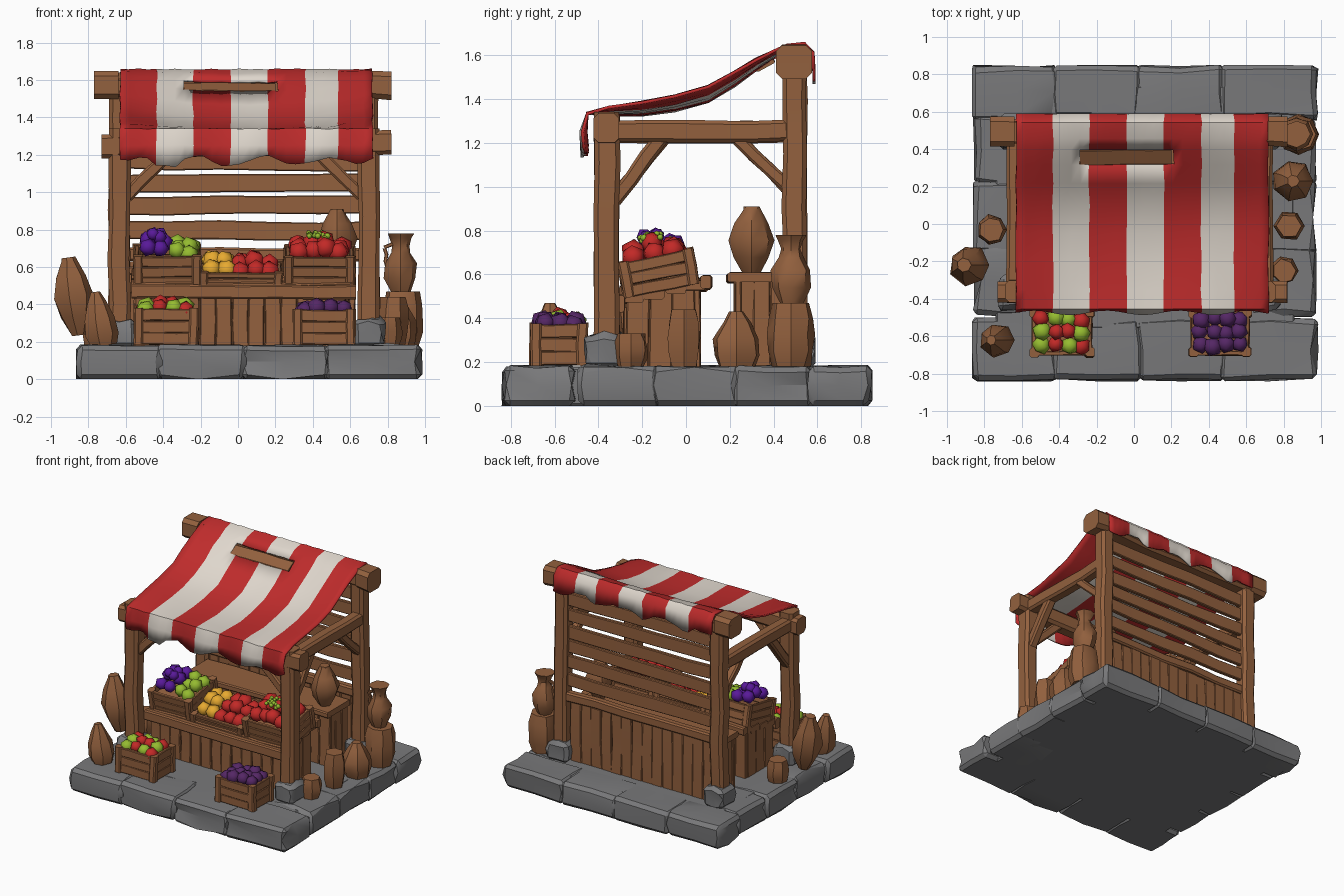
import bpy, bmesh, math, random
from mathutils import Vector, Matrix

if "Cube" in bpy.data.objects:
    bpy.data.objects.remove(bpy.data.objects["Cube"])

random.seed(7)
R = random.uniform


def mat(name, c):
    m = bpy.data.materials.new(name)
    m.diffuse_color = (*c, 1)
    m.use_nodes = True
    m.node_tree.nodes["Principled BSDF"].inputs["Base Color"].default_value = m.diffuse_color
    return m


WOOD = mat("brown_wood", (.29, .118, .048))
STONE = mat("grey_stone", (.19, .19, .195))
RED = mat("cloth_red", (.52, .025, .025))
WHITE = mat("cloth_white", (.74, .68, .61))
TOMATO = mat("tomato_red", (.54, .022, .02))
GREEN = mat("apple_green", (.30, .50, .03))
YELLOW = mat("pear_yellow", (.80, .40, .03))
GRAPE = mat("grape_purple", (.10, .01, .32))
PLUM = mat("plum_purple", (.09, .02, .13))


def finish(name, bm, *mats, m=None, smooth=0):
    if m:
        bmesh.ops.transform(bm, matrix=m, verts=bm.verts)
    bmesh.ops.recalc_face_normals(bm, faces=bm.faces)
    me = bpy.data.meshes.new(name)
    bm.to_mesh(me)
    bm.free()
    ob = bpy.data.objects.new(name, me)
    for k in mats:
        me.materials.append(k)
    if smooth:
        me.shade_smooth()
        me.set_sharp_from_angle(angle=math.radians(smooth))
    bpy.context.collection.objects.link(ob)
    return ob


def rings(bm, loops):
    """Skin a list of equal vertex loops and cap both ends."""
    vs = [[bm.verts.new(p) for p in lp] for lp in loops]
    n = len(vs[0])
    for a, b in zip(vs, vs[1:]):
        for i in range(n):
            bm.faces.new((a[i], a[(i + 1) % n], b[(i + 1) % n], b[i]))
    bm.faces.new(vs[0])
    bm.faces.new(vs[-1][::-1])


def beam(bm, p0, p1, w, h, n=3, jit=.006):
    """Rough-hewn timber with chamfered corners, w across and h up."""
    p0, p1 = Vector(p0), Vector(p1)
    d = (p1 - p0).normalized()
    u = d.cross(Vector((0, 0, 1)) if abs(d.z) < .9 else Vector((0, 1, 0))).normalized()
    v = u.cross(d)
    c = min(w, h) * .18
    a, b = w / 2, h / 2
    sec = [(a - c, -b), (a, c - b), (a, b - c), (a - c, b), (c - a, b), (-a, b - c), (-a, c - b), (c - a, -b)]
    loops = []
    for i in range(n + 1):
        o = p0.lerp(p1, i / n) + u * R(-jit, jit) + v * R(-jit, jit)
        k = 1 + R(-jit, jit) * 8
        loops.append([o + u * x * k + v * y * k for x, y in sec])
    rings(bm, loops)


def timber(name, *beams):
    bm = bmesh.new()
    for b in beams:
        beam(bm, *b)
    return finish(name, bm, WOOD, smooth=42)


def stone(name, x0, x1, y0, y1, z0, z1, jit=.014, bev=.025):
    bm = bmesh.new()
    bmesh.ops.create_cube(bm, size=1)
    bmesh.ops.subdivide_edges(bm, edges=[e for e in bm.edges], cuts=1, use_grid_fill=True)
    for v in bm.verts:
        top = v.co.z > .1
        v.co = Vector(((x0 + x1) / 2 + v.co.x * (x1 - x0), (y0 + y1) / 2 + v.co.y * (y1 - y0),
                       (z0 + z1) / 2 + v.co.z * (z1 - z0)))
        v.co += Vector((R(-jit, jit), R(-jit, jit), R(-jit, 0) if top else 0))
    bmesh.ops.bevel(bm, geom=[e for e in bm.edges if e.calc_face_angle(0) > .9], offset=bev,
                    segments=1, affect='EDGES')
    for v in bm.verts:
        v.co.z = max(v.co.z, z0)
        v.co.x = min(max(v.co.x, x0 - .006), x1 + .006)
        v.co.y = min(max(v.co.y, y0 - .006), y1 + .006)
    finish(name, bm, STONE, smooth=30)


# Stone platform: core slab and a border of rough blocks
stone("platform_core", -.74, .86, -.56, .74, 0, .18, .004, .01)
for i, (a, b) in enumerate(((-.86, -.41), (-.44, .04), (.01, .49), (.46, .98))):
    stone(f"platform_front_{i}", a, b, -.835, -.505, 0, .188)
    stone(f"platform_back_{i}", a, b, .56, .845, 0, .188)
for i, (a, b) in enumerate(((-.49, -.12), (-.15, .24), (.21, .58))):
    stone(f"platform_left_{i}", -.855, -.54, a, b, 0, .188)
    stone(f"platform_right_{i}", .62, .97, a, b, 0, .188)

# Frame: posts, stone feet, beams and braces on each side
LX, RX, FY, BY = -.635, .70, -.36, .495
for side, x in (("left", LX), ("right", RX)):
    timber(f"{side}_front_post", ((x, FY, .17), (x, FY, 1.34), .115, .115, 5))
    timber(f"{side}_back_post", ((x, BY, .17), (x, BY, 1.64), .11, .11, 6))
    stone(f"{side}_front_foot", x - .085, x + .085, FY - .10, FY + .09, .17, .325, .01, .025)
    stone(f"{side}_back_foot", x - .085, x + .085, BY - .09, BY + .09, .17, .325, .01, .025)
    timber(f"{side}_side_beam", ((x, FY, 1.25), (x, BY, 1.255), .09, .10, 4))
    timber(f"{side}_braces", ((x, -.33, .94), (x, -.10, 1.23), .07, .07),
           ((x, .46, 1.0), (x, .24, 1.22), .06, .06))
    s = 1 if x < 0 else -1
    timber(f"{side}_front_brace", ((x + .04 * s, FY, .98), (x + .28 * s, FY, 1.22), .06, .065))
timber("front_beam", ((-.73, FY, 1.245), (.82, FY, 1.265), .115, .13, 5))
timber("back_beam", ((-.77, BY, 1.56), (.82, BY, 1.565), .13, .115, 6))
timber("back_beam_ends", ((-.77, BY, 1.57), (-.64, BY, 1.57), .16, .15, 1),
       ((.71, BY, 1.57), (.82, BY, 1.57), .16, .15, 1))

# Back wall: horizontal slats above, upright boards below
timber("back_slats", *[((LX, .50, z), (RX, .50, z + R(-.012, .012)), .03, .098, 5)
                       for z in (.80, .925, 1.05, 1.175, 1.30, 1.42)])
timber("back_boards", *[((x, .50, .18), (x, .50, .63), .09, .03, 2, .005)
                        for x in [-.55 + .087 * i for i in range(14)]])
timber("back_counter", ((-.58, .33, .585), (.63, .33, .585), .28, .045, 5),
       ((-.6, .50, .665), (.66, .50, .665), .06, .07, 5),
       *[((x, .235, .18), (x, .235, .57), .094, .03, 2) for x in [-.53 + .093 * i for i in range(13)]],
       *[((x, y, .18), (x, y, .57), .03, .075, 2) for x in (-.55, .60) for y in (.28, .35, .42)])

# Front counter: upright boards, sides and a tilted shelf
timber("counter_boards", *[((x, -.27, .18), (x, -.27, .45), .086, .03, 2, .004)
                           for x in [-.51 + .087 * i for i in range(13)]])
timber("counter_back_boards", *[((x, .05, .18), (x, .05, .54), .09, .03, 2, .004)
                                for x in [-.51 + .087 * i for i in range(13)]])
timber("counter_sides", *[((x, y, .18), (x, y, .50 + (y + .27) * .2), .03, .105, 2, .004)
                          for x in (-.54, .58) for y in (-.22, -.115, -.01)])
timber("counter_shelf", ((-.57, -.305, .465), (.63, -.305, .465), .05, .075, 6),
       *[((-.56, y, .50 + (y + .2) * .2), (.61, y, .50 + (y + .2) * .2), .097, .045, 5)
         for y in (-.24, -.145, -.05, .045)],
       ((-.57, .09, .56), (.63, .09, .56), .05, .06, 6))


def crate(name, x0, x1, y, z, d, h, tilt=0):
    """Open plank crate; returns its matrix for filling."""
    m = Matrix.Translation(((x0 + x1) / 2, y, z)) @ Matrix.Rotation(tilt, 4, 'X')
    a, b = (x1 - x0) / 2, d / 2
    bm = bmesh.new()
    beam(bm, (-a + .02, 0, h * .6), (a - .02, 0, h * .6), d - .04, .02, 1, .001)
    for s in (-1, 1):
        for zz, hh in ((h * .17, h * .34), (h * .5, h * .34), (h * .84, h * .33)):
            beam(bm, (-a, s * (b - .015), zz), (a, s * (b - .015), zz), .025, hh, 3, .003)
            beam(bm, (s * (a - .015), -b, zz), (s * (a - .015), b, zz), .025, hh, 3, .003)
        for t in (-1, 1):
            beam(bm, (s * (a - .018), t * (b - .018), 0), (s * (a - .018), t * (b - .018), h + .005),
                 .05, .05, 2, .004)
    finish(name, bm, WOOD, m=m, smooth=42)
    return m


def pile(name, m, x0, x1, d, z, r, bump, mats):
    """Heap of lumpy fruit between x0 and x1 in crate space."""
    bm = bmesh.new()
    nx, ny = max(2, round((x1 - x0) / (r * 1.5))), max(2, round(d / (r * 1.55)))
    for i in range(nx):
        for j in range(ny):
            u, v = (i + .5) / nx, (j + .5) / ny
            p = Vector((x0 + (x1 - x0) * u + R(-.01, .01), -d / 2 + d * v + R(-.01, .01),
                        z + bump * math.sin(math.pi * u) * math.sin(math.pi * v) + R(-.012, .012)))
            rot = Matrix.Rotation(R(0, 6), 4, 'Z') @ Matrix.Rotation(R(0, 3), 4, 'X')
            g = bmesh.ops.create_icosphere(bm, subdivisions=1, radius=r * R(.95, 1.15),
                                           matrix=Matrix.Translation(p) @ rot)
            k = random.randrange(len(mats))
            for f in {f for w in g['verts'] for f in w.link_faces}:
                f.material_index = k
    finish(name, bm, *mats, m=m, smooth=45)


# Crates on the shelf
T = .2
m = crate("left_shelf_crate", -.555, -.205, -.11, .525, .34, .165, T)
pile("grapes", m, -.14, .01, .27, .17, .05, .07, [GRAPE])
pile("grapes_top", m, -.10, -.01, .12, .235, .038, .03, [GRAPE])
pile("green_apples", m, .03, .155, .27, .16, .052, .04, [GREEN])
m = crate("middle_shelf_crate", -.20, .235, -.11, .515, .34, .085, T)
pile("pears", m, -.19, -.05, .27, .085, .055, .04, [YELLOW])
pile("middle_tomatoes", m, -.04, .19, .27, .08, .055, .035, [TOMATO])
m = crate("right_shelf_crate", .25, .62, -.11, .525, .34, .16, T)
pile("right_tomatoes", m, -.15, .15, .27, .165, .056, .055, [TOMATO])
pile("tomato_leaves", m, -.06, .06, .10, .245, .016, .01, [GREEN])

# Crates on the ground in front
m = crate("left_ground_crate", -.55, -.22, -.58, .185, .25, .19)
pile("mixed_apples", m, -.14, .14, .21, .185, .048, .03, [GREEN, TOMATO])
m = crate("right_ground_crate", .30, .62, -.58, .185, .25, .185)
pile("plums", m, -.135, .135, .21, .18, .048, .025, [PLUM])

# Striped awning: swept profile, sagging middle, ragged hem, torn slit
prof = [(-.462, 1.165), (-.468, 1.25), (-.45, 1.335), (-.35, 1.362), (-.2, 1.385), (-.05, 1.415),
        (.1, 1.455), (.22, 1.52), (.32, 1.58), (.40, 1.62), (.46, 1.645), (.54, 1.652),
        (.58, 1.61), (.585, 1.50)]
stripes = [-.63, -.435, -.24, -.04, .16, .36, .535, .72]
bm = bmesh.new()
grid = []
for r, (y, z) in enumerate(prof):
    row = []
    for c in range(29):
        k = min(c // 4, 6)
        x = stripes[k] + (stripes[k + 1] - stripes[k]) * (c - 4 * k) / 4
        t = (x - .045) / .675
        s = min(max((y + .45) / .95, 0), 1)
        dz = -.068 * (1 - t * t) * math.sin(math.pi * s) ** .7 + R(-.003, .003)
        if r > 9:
            dz = max(dz, -.02)
        if r in (0, len(prof) - 1):
            dz = .022 * math.sin(c * .9) + R(-.015, .015)
        dy = .012 * math.sin(c * .8) if r < 2 else 0
        row.append(bm.verts.new((x + R(-.004, .004), y + dy, z + dz)))
    grid.append(row)
for r in range(len(prof) - 1):
    for c in range(28):
        if r == 8 and 7 <= c < 17:
            continue
        f = bm.faces.new((grid[r][c], grid[r][c + 1], grid[r + 1][c + 1], grid[r + 1][c]))
        f.material_index = (c // 4) % 2
ob = finish("awning", bm, RED, WHITE, smooth=50)
sol = ob.modifiers.new("thickness", 'SOLIDIFY')
sol.thickness = .014
sol.offset = 0
# Plank showing through the slit
bm = bmesh.new()
beam(bm, (-.29, 0, 0), (.20, 0, 0), .09, .02, 4, .005)
finish("awning_plank", bm, WOOD, m=Matrix.Translation((0, .36, 1.553)) @ Matrix.Rotation(.5, 4, 'X'))


# Jugs, sacks and barrels: faceted turned shapes
def turned(name, x, y, z, r, h, prof, tilt=(0, 0), n=7):
    bm = bmesh.new()
    rings(bm, [[(r * k * math.cos(i * math.tau / n) * R(.9, 1.08), r * k * math.sin(i * math.tau / n) * R(.9, 1.08),
                 h * t) for i in range(n)] for t, k in prof])
    finish(name, bm, WOOD, m=Matrix.Translation((x, y, z)) @ Matrix.Rotation(tilt[0], 4, 'X')
           @ Matrix.Rotation(tilt[1], 4, 'Y'), smooth=40)


JUG = [(0, .55), (.25, .95), (.5, 1), (.68, .6), (.8, .5), (.92, .65), (1, .8)]
SACK = [(0, .8), (.2, 1), (.5, .95), (.8, .6), (1, .3)]
BARREL = [(0, .8), (.25, .97), (.5, 1.02), (.75, .97), (1, .82)]
URN = [(0, .35), (.25, .8), (.5, 1), (.75, .75), (.95, .4), (1, .35)]
turned("right_barrel", .88, .48, .18, .11, .29, BARREL, n=8)
turned("right_jug", .87, .48, .46, .09, .32, JUG, n=8)
timber("jug_handle", ((.795, .48, .60), (.785, .48, .70), .02, .02), ((.785, .48, .70), (.85, .48, .74), .02, .02))
turned("right_sack", .85, .23, .18, .11, .25, SACK)
turned("right_small_sack", .83, -.01, .18, .08, .26, BARREL, n=6)
turned("right_pot", .80, -.25, .18, .075, .15, BARREL)
turned("counter_urn", .53, .30, .60, .105, .31, URN, n=8)
turned("left_urn", -.85, -.22, .235, .11, .42, URN, (0, -.14))
turned("left_front_sack", -.72, -.62, .18, .09, .29, SACK, (0, -.15))
turned("left_pot", -.76, -.03, .18, .08, .17, BARREL)
